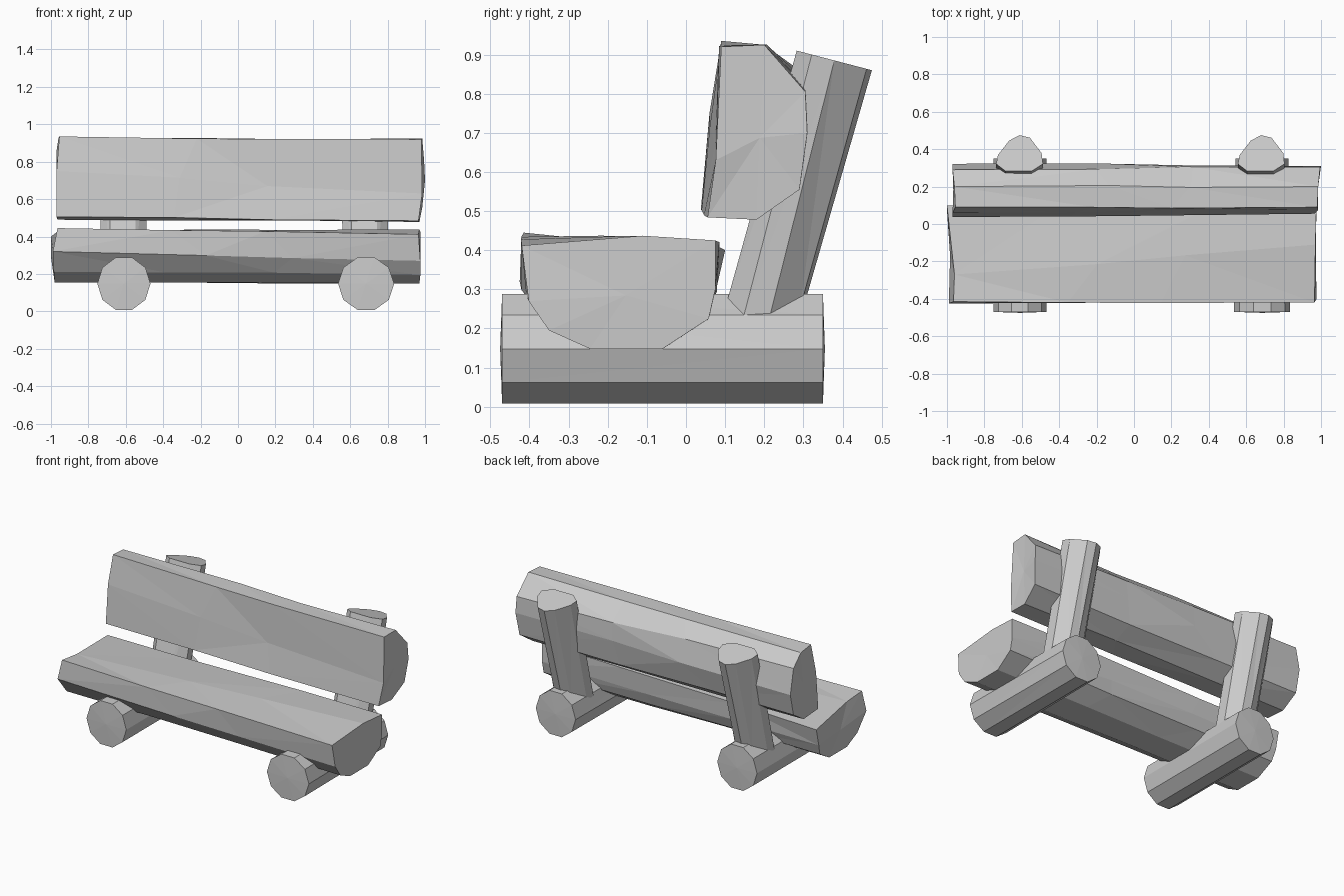
import bpy, bmesh, math, random
from mathutils import Vector

if "Cube" in bpy.data.objects:
    bpy.data.objects.remove(bpy.data.objects["Cube"])

random.seed(4)


def loft(name, start, end, cuts=(), rough=0.0, bulge=0.0):
    """Rough-hewn log: skin between two end outlines, with uneven rings between."""
    a, b = [Vector(p) for p in start], [Vector(p) for p in end]
    axis = (sum(b, Vector()) - sum(a, Vector())).normalized()
    rings = [a]
    for t in cuts:
        ring = []
        for p, q in zip(a, b):
            r = Vector([random.uniform(-rough, rough) for _ in range(3)])
            ring.append(p.lerp(q, t) + r + axis * random.uniform(-0.08, 0.08) * (q - p).length)
        rings.append(ring)
    rings.append(b)
    bm = bmesh.new()
    vs = [[bm.verts.new(p) for p in r] for r in rings]
    n = len(a)
    for r0, r1 in zip(vs, vs[1:]):
        for i in range(n):
            j = (i + 1) % n
            bm.faces.new((r0[i], r0[j], r1[j], r1[i]))
    # end caps are fans around a slightly raised centre
    for ring, sign in ((vs[0], -1), (vs[-1], 1)):
        mid = sum((v.co for v in ring), Vector()) / n
        c = bm.verts.new(mid + axis * sign * bulge)
        for i in range(n):
            bm.faces.new((ring[i], ring[(i + 1) % n], c))
    bmesh.ops.recalc_face_normals(bm, faces=bm.faces)
    bmesh.ops.triangulate(bm, faces=[f for f in bm.faces if len(f.verts) > 3])
    me = bpy.data.meshes.new(name)
    bm.to_mesh(me)
    bm.free()
    ob = bpy.data.objects.new(name, me)
    bpy.context.collection.objects.link(ob)
    return ob


# Seat: half log with a flat top
loft("seat",
     [(-1.0, 0.10, 0.40), (-0.96, -0.27, 0.43), (-0.965, -0.415, 0.445), (-0.99, -0.425, 0.32),
      (-0.985, -0.34, 0.21), (-0.98, -0.24, 0.155), (-0.98, -0.06, 0.155),
      (-0.99, 0.05, 0.22), (-1.0, 0.075, 0.29)],
     [(0.975, 0.075, 0.425), (0.97, -0.11, 0.437), (0.965, -0.42, 0.412), (0.975, -0.402, 0.27),
      (0.975, -0.35, 0.195), (0.97, -0.245, 0.148), (0.97, -0.06, 0.148),
      (0.975, 0.058, 0.225), (0.975, 0.075, 0.30)],
     cuts=(0.35, 0.65), rough=0.006)

# Backrest: half log with its flat side to the front
loft("backrest",
     [(-0.955, 0.09, 0.935), (-0.96, 0.20, 0.925), (-0.97, 0.29, 0.86), (-0.97, 0.322, 0.70),
      (-0.97, 0.29, 0.56), (-0.965, 0.18, 0.49), (-0.97, 0.038, 0.505), (-0.97, 0.06, 0.75)],
     [(0.98, 0.09, 0.92), (0.985, 0.20, 0.925), (0.995, 0.305, 0.805), (1.0, 0.31, 0.70),
      (0.985, 0.29, 0.555), (0.97, 0.18, 0.478), (0.965, 0.055, 0.484), (0.985, 0.076, 0.63)],
     cuts=(0.35, 0.65), rough=0.006)


# Base logs: run front to back under the seat
def base_log(name, cx, rx, back_rx):
    def ring(y, r):
        return [(cx + r * math.cos(t), y, 0.148 + 0.147 * math.sin(t))
                for t in (math.tau * (i + 0.5) / 10 + math.pi / 10 for i in range(10))]
    loft(name, ring(-0.47, rx), ring(0.35, back_rx), bulge=0.005)


base_log("left_base_log", -0.61, 0.142, 0.142)
base_log("right_base_log", 0.685, 0.15, 0.142)

# Posts: lean back from the base logs, flat at the front, round behind.
# Outline entries: sideways offset, depth 0..1 from front to back
OUTLINE = [(-0.075, 0), (0.065, 0), (0.125, 0.2), (0.118, 0.5), (0.055, 0.93),
           (0.0, 1), (-0.055, 0.85), (-0.115, 0.45), (-0.125, 0.2)]
for name, cx in (("left_post", -0.612), ("right_post", 0.68)):
    bottom = [(cx + x * 0.97, 0.105 + 0.2 * d, 0.27 - 0.3 * d * (1 - d)) for x, d in OUTLINE]
    top = [(cx + x, 0.283 + 0.192 * d, 0.91 - 0.05 * d) for x, d in OUTLINE]
    loft(name, bottom, top)
